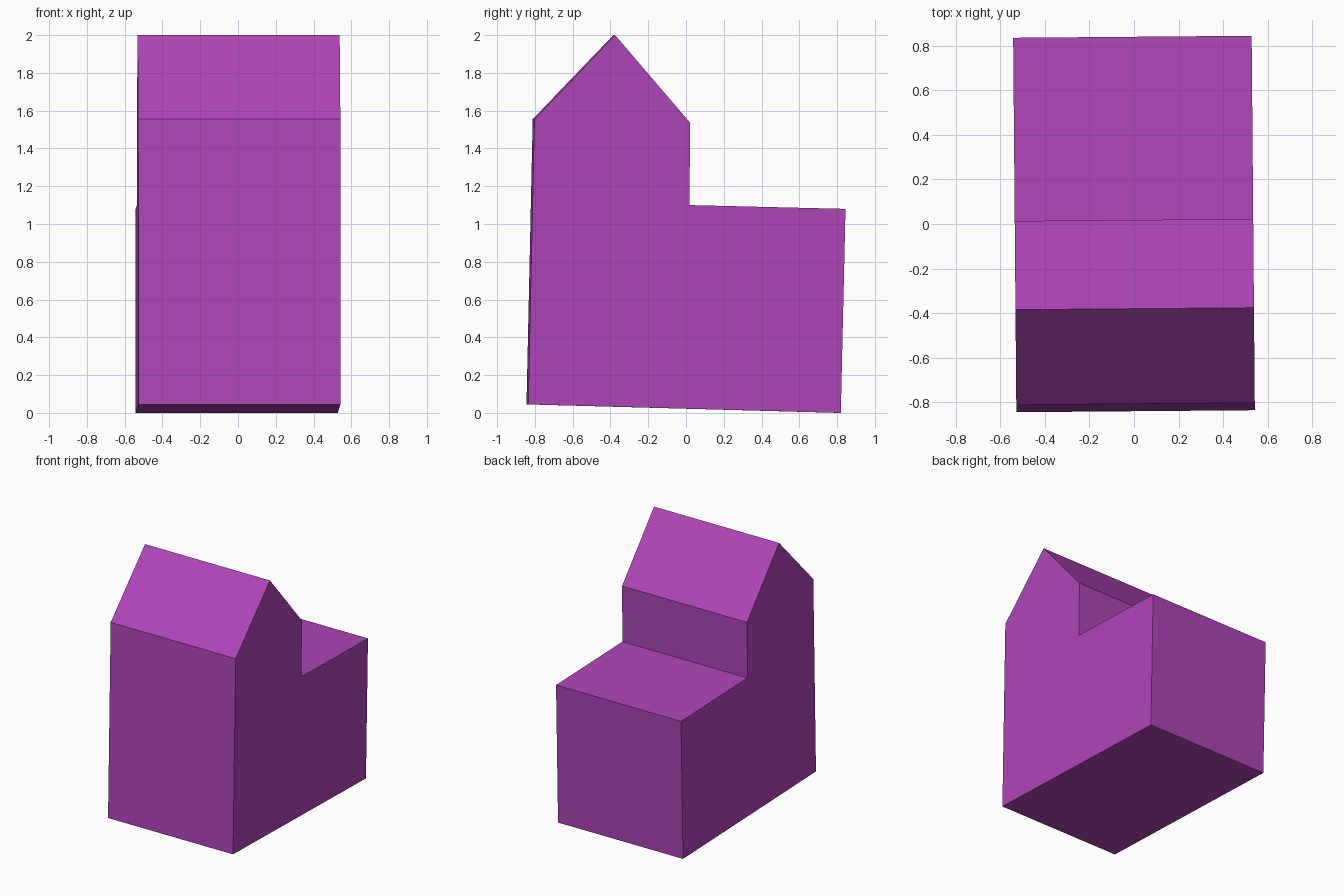
import bpy, bmesh
from mathutils import Matrix

if "Cube" in bpy.data.objects:
    bpy.data.objects.remove(bpy.data.objects["Cube"])

# Single flat colour
purple = bpy.data.materials.new("purple")
purple.diffuse_color = (0.43, 0.06, 0.48, 1.0)
purple.use_nodes = True
purple.node_tree.nodes["Principled BSDF"].inputs["Base Color"].default_value = purple.diffuse_color

# Side outline (y, z): gabled tower at the front, low flat block at the back
OUTLINE = [(-0.84, 0.045), (0.815, 0.0), (0.84, 1.08), (0.013, 1.10),
           (0.018, 1.535), (-0.38, 2.0), (-0.807, 1.555)]
HALF_WIDTH = 0.535
TURN = 0.0085  # slight twist about the vertical axis

# Building: outline extruded across x
bm = bmesh.new()
profile = bm.faces.new([bm.verts.new((-HALF_WIDTH, y, z)) for y, z in OUTLINE])
new = bmesh.ops.extrude_face_region(bm, geom=[profile])["geom"]
verts = [g for g in new if isinstance(g, bmesh.types.BMVert)]
bmesh.ops.translate(bm, verts=verts, vec=(2 * HALF_WIDTH, 0, 0))
bmesh.ops.recalc_face_normals(bm, faces=bm.faces)
bmesh.ops.rotate(bm, verts=bm.verts, cent=(0, 0, 0),
                 matrix=Matrix.Rotation(TURN, 3, 'Z'))

mesh = bpy.data.meshes.new("building")
bm.to_mesh(mesh)
bm.free()
mesh.materials.append(purple)
bpy.context.collection.objects.link(bpy.data.objects.new("building", mesh))
